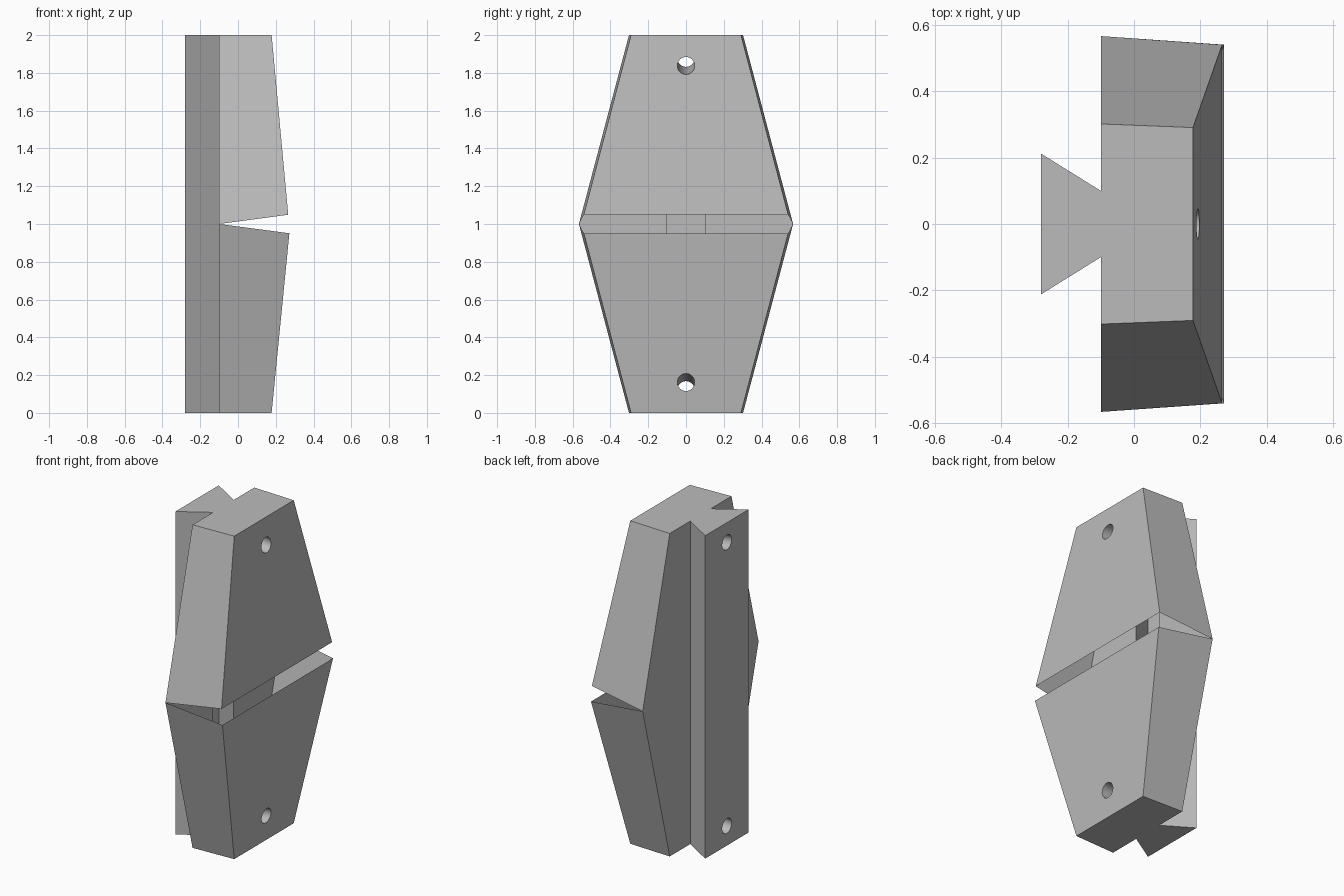
import bpy, bmesh, math

if "Cube" in bpy.data.objects:
    bpy.data.objects.remove(bpy.data.objects["Cube"])

BACK, WALL, END_X = -0.28, -0.10, 0.178   # dovetail back, back wall, front at the ends
LIP_Z = 0.951                             # where the front panel stops before the gap
RADIUS, SIDES = 0.046, 32

grey = bpy.data.materials.new("grey")
grey.diffuse_color = (0.5, 0.5, 0.5, 1)
grey.use_nodes = True
grey.node_tree.nodes["Principled BSDF"].inputs["Base Color"].default_value = grey.diffuse_color

bm = bmesh.new()


def add_half(upper, lip_x):
    """One half of the hollow shell, open at the middle gap."""
    def vert(x, y, z):
        return bm.verts.new((x, y, 2 - z if upper else z))

    def section(z, z_front, half_back, half_front, front_x):
        side = [(BACK, 0.212, z), (WALL, 0.10, z),
                (WALL, half_back, z), (front_x, half_front, z_front)]
        return ([vert(*p) for p in side]
                + [vert(x, -y, h) for x, y, h in reversed(side)])

    end = section(0, 0, 0.302, 0.291, END_X)
    mid = section(1, LIP_Z, 0.567, 0.541, lip_x)
    bm.faces.new(end)

    # Screw hole rings on the sloped front panel and on the dovetail back
    def ring(centre_z, x_at):
        out = []
        for i in range(SIDES):
            a = 2 * math.pi * i / SIDES
            z = centre_z + RADIUS * math.sin(a)
            out.append(vert(x_at(z), RADIUS * math.cos(a), z))
        return out

    front_ring = ring(0.162, lambda z: END_X + (lip_x - END_X) * z / LIP_Z)
    back_ring = ring(0.122, lambda z: BACK)
    for i in range(SIDES):
        j = (i + 1) % SIDES
        f = bm.faces.new((front_ring[i], front_ring[j], back_ring[j], back_ring[i]))
        f.smooth = True

    # Walls: plain quads, except the two panels that carry a hole
    holes = {3: front_ring, 7: back_ring}
    for i in range(8):
        j = (i + 1) % 8
        loop = [end[i], end[j], mid[j], mid[i]]
        if i not in holes:
            bm.faces.new(loop)
            continue
        edges = []
        for pts in (loop, holes[i]):
            for k, v in enumerate(pts):
                w = pts[(k + 1) % len(pts)]
                edges.append(bm.edges.get((v, w)) or bm.edges.new((v, w)))
        bmesh.ops.triangle_fill(bm, use_beauty=True, edges=edges,
                                normal=(1 if i == 3 else -1, 0, 0))


add_half(False, 0.272)
add_half(True, 0.266)

# Join the halves along the back and drop loose edges at the gap
bmesh.ops.remove_doubles(bm, verts=bm.verts, dist=0.0005)
loose = [e for e in bm.edges if not e.link_faces]
bmesh.ops.delete(bm, geom=loose, context='EDGES')
bmesh.ops.recalc_face_normals(bm, faces=bm.faces)

mesh = bpy.data.meshes.new("dovetail_shell")
bm.to_mesh(mesh)
bm.free()
mesh.materials.append(grey)
shell = bpy.data.objects.new("dovetail_shell", mesh)
bpy.context.collection.objects.link(shell)
